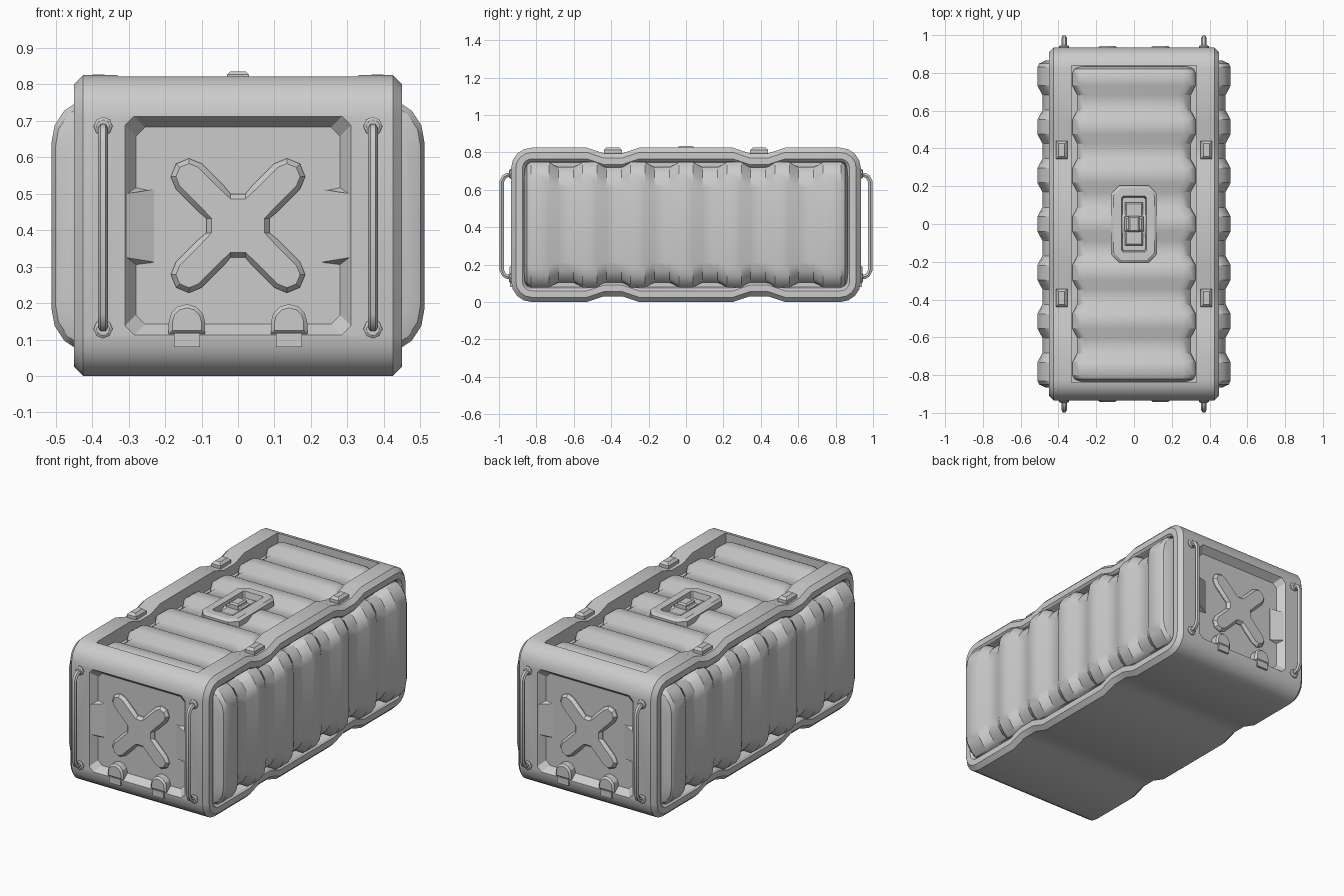
import bpy, bmesh, math
from mathutils import Vector

if "Cube" in bpy.data.objects:
    bpy.data.objects.remove(bpy.data.objects["Cube"], do_unlink=True)

GREY = (0.6, 0.6, 0.6, 1)
metal = bpy.data.materials.new("light_grey_metal")
metal.use_nodes = True
metal.diffuse_color = GREY
metal.node_tree.nodes["Principled BSDF"].inputs["Base Color"].default_value = GREY

MID = 0.4125       # middle height, also half the height
END = 0.935        # half length of the frame


def shade(ob, angle=30):
    ob.data.shade_smooth()
    ob.data.set_sharp_from_angle(angle=math.radians(angle))


def loft(name, rings, angle=30):
    """Skin a list of equal rings and cap both ends."""
    bm = bmesh.new()
    vs = [[bm.verts.new(p) for p in ring] for ring in rings]
    n = len(rings[0])
    for a, b in zip(vs, vs[1:]):
        for i in range(n):
            j = (i + 1) % n
            bm.faces.new((a[i], a[j], b[j], b[i]))
    bm.faces.new(vs[0])
    bm.faces.new(vs[-1])
    bmesh.ops.recalc_face_normals(bm, faces=bm.faces)
    mesh = bpy.data.meshes.new(name)
    bm.to_mesh(mesh)
    bm.free()
    mesh.materials.append(metal)
    ob = bpy.data.objects.new(name, mesh)
    bpy.context.collection.objects.link(ob)
    shade(ob, angle)
    return ob


def octagon(hx, hy, c):
    """Rectangle with cut corners, as 2D points."""
    q = [(hx, hy - c), (hx - c, hy)]
    half = q + [(-x, y) for x, y in reversed(q)]
    return half + [(-x, -y) for x, y in half]


def block(name, x, y, z, c=0.0):
    """Box from ranges, with a chamfered top."""
    def ring(i, h):
        return [(x[0] + i, y[0] + i, h), (x[1] - i, y[0] + i, h),
                (x[1] - i, y[1] - i, h), (x[0] + i, y[1] - i, h)]
    rings = [ring(0, z[0]), ring(0, z[1] - c)]
    if c:
        rings.append(ring(c, z[1]))
    return loft(name, rings)


def cut(ob, cutter):
    mod = ob.modifiers.new("recess", 'BOOLEAN')
    mod.object = cutter
    mod.operation = 'DIFFERENCE'
    mod.solver = 'EXACT'
    bpy.ops.object.select_all(action='DESELECT')
    bpy.context.view_layer.objects.active = ob
    ob.select_set(True)
    bpy.ops.object.modifier_apply(modifier=mod.name)
    bpy.data.objects.remove(cutter, do_unlink=True)


# Frame: side profile with dipped notches, lofted across the width
def side_profile(x, i):
    r = 0.11
    q = []
    for k in range(5):
        a = math.radians(22.5 * k)
        q.append((END - r + (r - i) * math.cos(a), MID - r + (r - i) * math.sin(a)))
    top = MID - i
    q += [(0.53, top), (0.44, top - 0.03), (0.34, top - 0.03), (0.25, top)]
    half = q + [(-y, z) for y, z in reversed(q)]
    full = half + [(y, -z) for y, z in reversed(half)]
    return [(x, y, z + MID) for y, z in full]


steps = [(0.40, 0.08), (0.44, 0.07), (0.45, 0.06), (0.45, 0.025), (0.425, 0)]
frame = loft("frame", [side_profile(-x, i) for x, i in steps]
             + [side_profile(x, i) for x, i in reversed(steps)])
cut(frame, block("top_cutter", (-0.33, 0.33), (-0.84, 0.84), (0.735, 0.9)))
for s in (-1, 1):
    def end_ring(hx, hz, y):
        return [(x, s * y, z + MID) for x, z in octagon(hx, hz, 0.025)]
    cut(frame, loft("end_cutter", [end_ring(0.28, 0.27, 0.895), end_ring(0.31, 0.3, END),
                                   end_ring(0.315, 0.305, 0.97)]))
shade(frame)


# Ribbed panels: rounded section that shrinks in the valleys between ribs
def ribbed_panel(name, half, height, base, end, k, depth, place):
    stations = [(end - 0.035, 0), (end - 0.015, 0.4), (end, 1.6)]
    for n in range(3):
        mid = 0.257 * n + 0.1285
        stations += [(mid - 0.09, 0), (mid - 0.04, 1), (mid + 0.04, 1), (mid + 0.09, 0)]
    stations.sort()
    stations = [(-y, d) for y, d in reversed(stations)] + stations
    rings = []
    for y, d in stations:
        a, h = half - d * depth, height - d * depth
        side = [(a, base), (a, h - 0.065 * k), (a - 0.02 * k, h - 0.035 * k),
                (a - 0.06 * k, h - 0.009 * k), (a - 0.11 * k, h)]
        section = side + [(-u, v) for u, v in reversed(side)]
        rings.append([place(u, y, v) for u, v in section])
    return loft(name, rings, 32)


ribbed_panel("top_panel", 0.326, 0.802, 0.72, 0.835, 0.6, 0.026,
             lambda u, y, v: (u, y, v))
for s, side_name in ((1, "left"), (-1, "right")):
    ribbed_panel(side_name + "_side_panel", 0.335, 0.512, 0.38, 0.865, 1, 0.027,
                 lambda u, y, v: (s * v, y, u + MID))


# Raised cross outline, inset by i
def cross(i, y):
    w, reach, crotch = 0.05 - i, 0.19, 0.087 - i
    pts = []
    for arm in range(4):
        a = math.radians(45 + 90 * arm)
        local = [(0.105, -w)]
        for t in range(-90, 91, 45):
            b = math.radians(t)
            local.append((reach + w * math.cos(b), w * math.sin(b)))
        local.append((0.105, w))
        pts += [(u * math.cos(a) - v * math.sin(a), u * math.sin(a) + v * math.cos(a))
                for u, v in local]
        b = a + math.radians(45)
        for side in (1, -1):
            pts.append((crotch * math.cos(b) + side * 0.02 * math.sin(b),
                        crotch * math.sin(b) - side * 0.02 * math.cos(b)))
    return [(x, y, z + MID) for x, z in pts]


# Arched foot of an end clip, inset by i
def arch(x, i, y):
    w = 0.05 - i
    pts = [(x + w, 0.115 + i)]
    for t in range(0, 181, 30):
        a = math.radians(t)
        pts.append((x + w * math.cos(a), 0.147 + w * math.sin(a)))
    pts.append((x - w, 0.115 + i))
    return [(u, y, z) for u, z in pts]


# Parts on each end
for s, end_name in ((-1, "front"), (1, "back")):
    loft(end_name + "_cross", [cross(0, s * 0.885), cross(0, s * 0.9), cross(0.014, s * 0.917)], 20)
    for m, side_name in ((1, "left"), (-1, "right")):
        tag = end_name + "_" + side_name
        # Ramp at the recess edge
        corners = [(1, 0), (-1, 0), (-1, 1), (1, 1)]
        loft(tag + "_ramp", [
            [(m * 0.31, s * (0.885 + 0.045 * up), MID + k * (0.117 - 0.03 * up)) for k, up in corners],
            [(m * 0.23, s * (0.885 + 0.011 * up), MID + k * 0.1) for k, up in corners]], 10)
        # Clip with its lower plate
        x = m * 0.14
        loft(tag + "_clip", [arch(x, 0, s * 0.885), arch(x, 0, s * 0.933), arch(x, 0.01, s * 0.943)])
        block(tag + "_clip_plate", (x - 0.036, x + 0.036),
              sorted((s * 0.9, s * 0.942)), (0.08, 0.118))
        # Carrying handle
        curve = bpy.data.curves.new(tag + "_handle", 'CURVE')
        curve.dimensions = '3D'
        curve.bevel_depth = 0.014
        curve.bevel_resolution = 1
        path = [(0.925, 0.272), (0.955, 0.272), (0.973, 0.262), (0.986, 0.235)]
        path = path + [(y, -z) for y, z in reversed(path)]
        spline = curve.splines.new('POLY')
        spline.points.add(len(path) - 1)
        for p, (y, z) in zip(spline.points, path):
            p.co = (m * 0.37, s * y, z + 0.407, 1)
        handle = bpy.data.objects.new(tag + "_handle", curve)
        bpy.context.collection.objects.link(handle)
        bpy.ops.object.select_all(action='DESELECT')
        bpy.context.view_layer.objects.active = handle
        handle.select_set(True)
        bpy.ops.object.convert(target='MESH')
        handle = bpy.context.object
        handle.data.materials.clear()
        handle.data.materials.append(metal)
        shade(handle, 50)
        # Handle sockets
        for z, level in ((0.685, "upper"), (0.129, "lower")):
            def disc(r, y):
                return [(m * 0.37 + r * math.cos(math.pi * t / 4), s * y,
                         z + r * math.sin(math.pi * t / 4)) for t in range(8)]
            loft(tag + "_" + level + "_socket",
                 [disc(0.026, 0.915), disc(0.026, 0.941), disc(0.018, 0.947)])

# Clips sitting in the rail notches
for m, side_name in ((1, "left"), (-1, "right")):
    for s, end_name in ((-1, "front"), (1, "back")):
        x, y = m * 0.383, s * 0.391
        block(end_name + "_" + side_name + "_rail_clip", (x - 0.03, x + 0.03),
              (y - 0.048, y + 0.048), (0.77, 0.827), 0.014)


# Top latch: plate with a slot, lever and grip
def plate_ring(hx, hy, c, z):
    return [(x, y, z) for x, y in octagon(hx, hy, c)]


loft("latch_plate", [plate_ring(0.122, 0.205, 0.045, 0.74), plate_ring(0.122, 0.205, 0.045, 0.808),
                     plate_ring(0.108, 0.19, 0.04, 0.82), plate_ring(0.066, 0.147, 0.008, 0.82),
                     plate_ring(0.06, 0.14, 0.008, 0.785)])
block("latch_lever", (-0.047, 0.047), (-0.115, 0.115), (0.78, 0.803), 0.008)
block("latch_grip", (-0.05, 0.05), (-0.04, 0.04), (0.78, 0.822), 0.01)
block("latch_button", (-0.03, 0.03), (-0.042, 0.042), (0.79, 0.835), 0.008)
